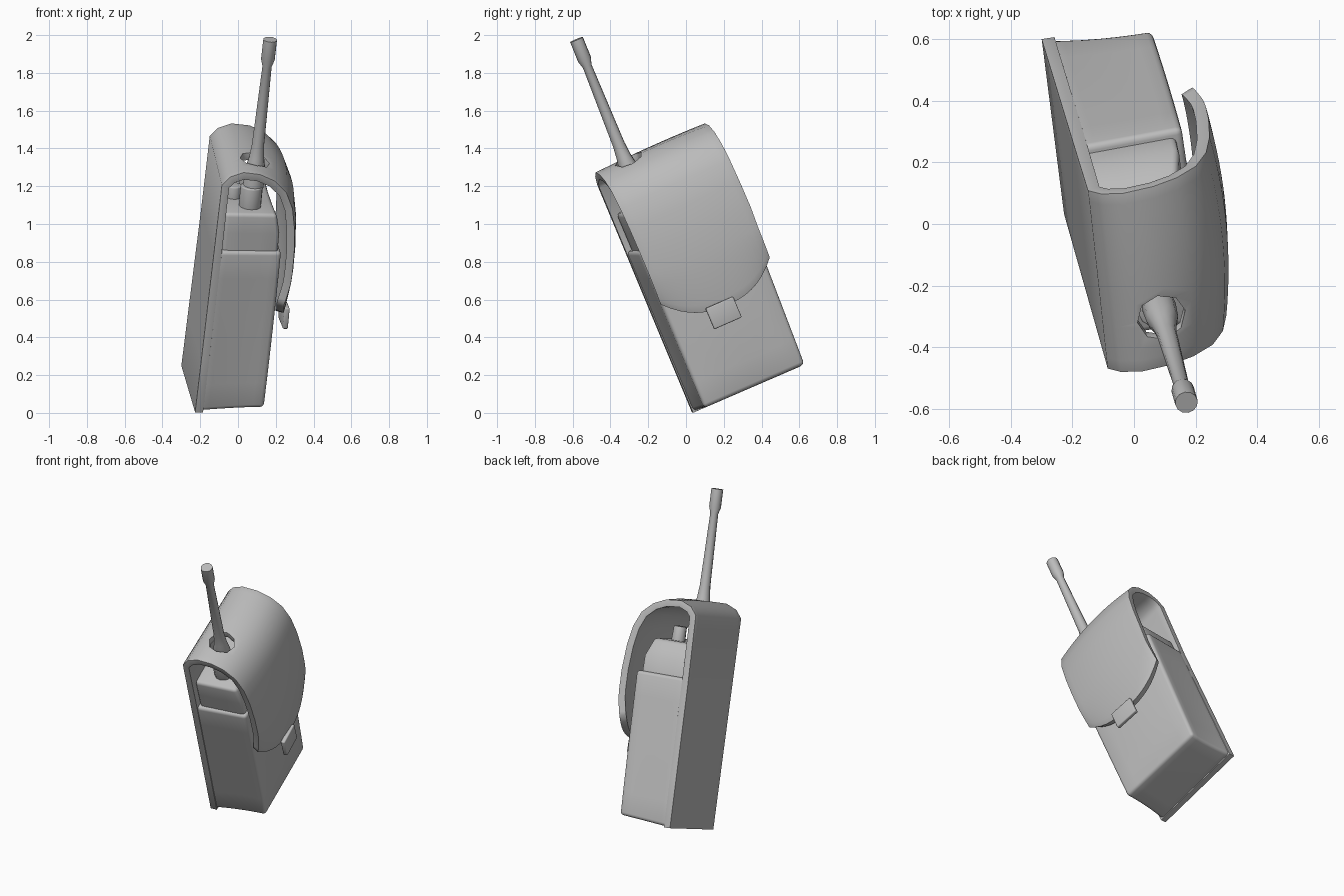
import bpy, bmesh, math
from mathutils import Matrix, Vector

if "Cube" in bpy.data.objects:
    bpy.data.objects.remove(bpy.data.objects["Cube"])

# Leaning frame: n = pouch depth, w = pouch width, u = pouch length
U = Vector((0.087, -0.386, 0.918)).normalized()
W = Vector((-0.162, 0.908, 0.389))
W = (W - U * W.dot(U)).normalized()
N = W.cross(U)
FRAME = Matrix.Translation((-0.2, 0.04, 0.004)) @ Matrix((N, W, U)).transposed().to_4x4()

grey = bpy.data.materials.new("plain_grey")
grey.diffuse_color = (0.5, 0.5, 0.5, 1)
grey.use_nodes = True
grey.node_tree.nodes["Principled BSDF"].inputs["Base Color"].default_value = grey.diffuse_color


def make(name, bm):
    bmesh.ops.recalc_face_normals(bm, faces=bm.faces)
    me = bpy.data.meshes.new(name)
    bm.to_mesh(me)
    bm.free()
    me.materials.append(grey)
    ob = bpy.data.objects.new(name, me)
    bpy.context.collection.objects.link(ob)
    ob.matrix_world = FRAME
    return ob


def finish(ob, bevel=0.0, segments=3, angle=40):
    if bevel:
        m = ob.modifiers.new("soft_edges", 'BEVEL')
        m.width, m.segments, m.limit_method = bevel, segments, 'ANGLE'
        m.angle_limit = math.radians(50)
    bpy.ops.object.select_all(action='DESELECT')
    ob.select_set(True)
    bpy.context.view_layer.objects.active = ob
    bpy.ops.object.convert(target='MESH')
    bpy.ops.object.shade_smooth_by_angle(angle=math.radians(angle))
    return ob


def box(name, lo, hi, bevel, cuts=0, shape=None):
    bm = bmesh.new()
    bmesh.ops.create_cube(bm, size=1)
    if cuts:
        bmesh.ops.subdivide_edges(bm, edges=bm.edges[:], cuts=cuts, use_grid_fill=True)
    for v in bm.verts:
        c = v.co * 2
        p = Vector([l + (h - l) * (k + 0.5) for l, h, k in zip(lo, hi, v.co)])
        v.co = shape(c, p) if shape else p
    return finish(make(name, bm), bevel)


def lathe(name, n, w, rings, sides=12, lean=(0, 0)):
    # Rings of (radius, height); the axis may lean in n and w
    bm = bmesh.new()
    loops = []
    for r, u in rings:
        h = u - rings[0][1]
        loops.append([bm.verts.new((n + lean[0] * h + r * math.cos(a),
                                    w + lean[1] * h + r * math.sin(a), u))
                      for a in [math.tau * i / sides for i in range(sides)]])
    for a, b in zip(loops, loops[1:]):
        for i in range(sides):
            j = (i + 1) % sides
            bm.faces.new((a[i], a[j], b[j], b[i]))
    bm.faces.new(loops[0][::-1])
    bm.faces.new(loops[-1])
    return make(name, bm)


def twist(w, u):
    # The back panel twists a little along its length
    k, q = min(max(u / 1.3, 0), 1), min(max(w / 0.617, 0), 1)
    return -0.028 * (1 - k) * (1 - q) + 0.038 * k * q


# Back panel folding over the top into a rounded front flap
profile = [(0, 0), (0, 0.3), (0, 0.6), (0, 0.9), (0, 1.31), (0.04, 1.358), (0.11, 1.385),
           (0.2, 1.375), (0.28, 1.34), (0.35, 1.275), (0.392, 1.18), (0.414, 1.06),
           (0.424, 0.92), (0.424, 0.8), (0.42, 0.7), (0.41, 0.6), (0.402, 0.53), (0.395, 0.485)]
bm = bmesh.new()
rows, cols = [], 16
for i, (n, u) in enumerate(profile):
    a, b = profile[max(i - 1, 0)], profile[min(i + 1, len(profile) - 1)]
    out = Vector((a[1] - b[1], b[0] - a[0])).normalized()
    bulge = 0.028 * min(max((i - 5) / 4, 0), 1)
    front = i > 6
    row = []
    for k in range(cols + 1):
        t = -1 + 2 * k / cols
        q = k / cols
        s = bulge * (1 - t * t)
        w, z = 0.308 + 0.312 * t, u
        # Rounded lower edge of the flap
        if front and u < 0.8:
            z = 0.8 - (0.8 - u) / 0.315 * (0.8 - 0.485 - 0.145 * abs(t) ** 2.5)
        # Far side of the flap swells outward
        if front or u > 1:
            w += q * (0.012 if u > 0.9 else 0.006)
        if u > 1:
            z += 0.01 * q
        if front:
            n2 = n + abs(out.x) * s + 0.048 * q
        else:
            n2 = n + twist(w, u)
        row.append(bm.verts.new((n2, w, z + abs(out.y) * s)))
    rows.append(row)
for a, b in zip(rows, rows[1:]):
    for k in range(cols):
        bm.faces.new((a[k], a[k + 1], b[k + 1], b[k]))
flap = make("back_panel_and_flap", bm)
# Make the shell grow inward whichever way the normals came out
if flap.data.polygons[0].normal.x > 0:
    flap.data.flip_normals()
solid = flap.modifiers.new("thickness", 'SOLIDIFY')
solid.thickness, solid.offset = 0.042, -1

# Antenna hole through the top of the flap
cutter = lathe("antenna_hole_cutter", 0.2, 0.172, [(0.08, 1.2), (0.08, 1.5)], 8)
cutter.hide_render = True
cut = flap.modifiers.new("antenna_hole", 'BOOLEAN')
cut.operation, cut.object, cut.solver = 'DIFFERENCE', cutter, 'EXACT'
finish(flap, 0.015, angle=50)
bpy.data.objects.remove(cutter)


# Pouch body: flush with the panel, narrower at the base, deeper at the rim
def pouch_shape(c, p):
    f, up = (c.x + 1) / 2, (c.z + 1) / 2
    p.y += f * abs(c.y) * (0.008 if c.y < 0 else -0.026 * (1 - up))
    p.y -= 0.008 * c.y * (1 - c.x * c.x) * (1 - up)
    p.x += 0.02 * f * (1 - c.y * c.y) * (1 - c.z * c.z)
    p.x += f * (0.014 * up + 0.012 * (c.y + 1) * (0.6 + 0.4 * up))
    p.x += (1 - f) * twist(p.y, p.z)
    if c.z < 0:
        p.z += 0.024 * f * -c.z
    return p


box("pouch_body", (0.012, -0.002, 0.004), (0.343, 0.618, 0.925), 0.02, 5, pouch_shape)

# Closing tab under the flap
box("flap_tab", (0.442, 0.2, 0.4), (0.47, 0.36, 0.52), 0.007)


# Radio with tapered shoulders
def radio_shape(c, p):
    if c.z > 0.9:
        p.y -= 0.06 * max(c.y, 0)
        p.x -= 0.025 * max(c.x, 0)
    p.x += 0.015 * max(c.x, 0) * max(c.y, 0)
    return p


box("radio_body", (0.04, 0.022, 0.8), (0.342, 0.59, 1.135), 0.02, 2, radio_shape)

# Antenna, its collar, and two control knobs
finish(lathe("antenna", 0.2, 0.15, [(0.056, 1.24), (0.052, 1.35), (0.04, 1.41), (0.033, 1.48),
       (0.025, 1.93), (0.037, 1.97), (0.037, 2.083)], lean=(0.022, 0.012)))
finish(lathe("antenna_collar", 0.19, 0.14, [(0.06, 1.09), (0.06, 1.25)]), 0.006)
for i, (n, w, top) in enumerate([(0.12, 0.26, 1.2), (0.22, 0.41, 1.225)]):
    finish(lathe("control_knob_%d" % (i + 1), n, w, [(0.045, 1.1), (0.04, top)]), 0.005)
